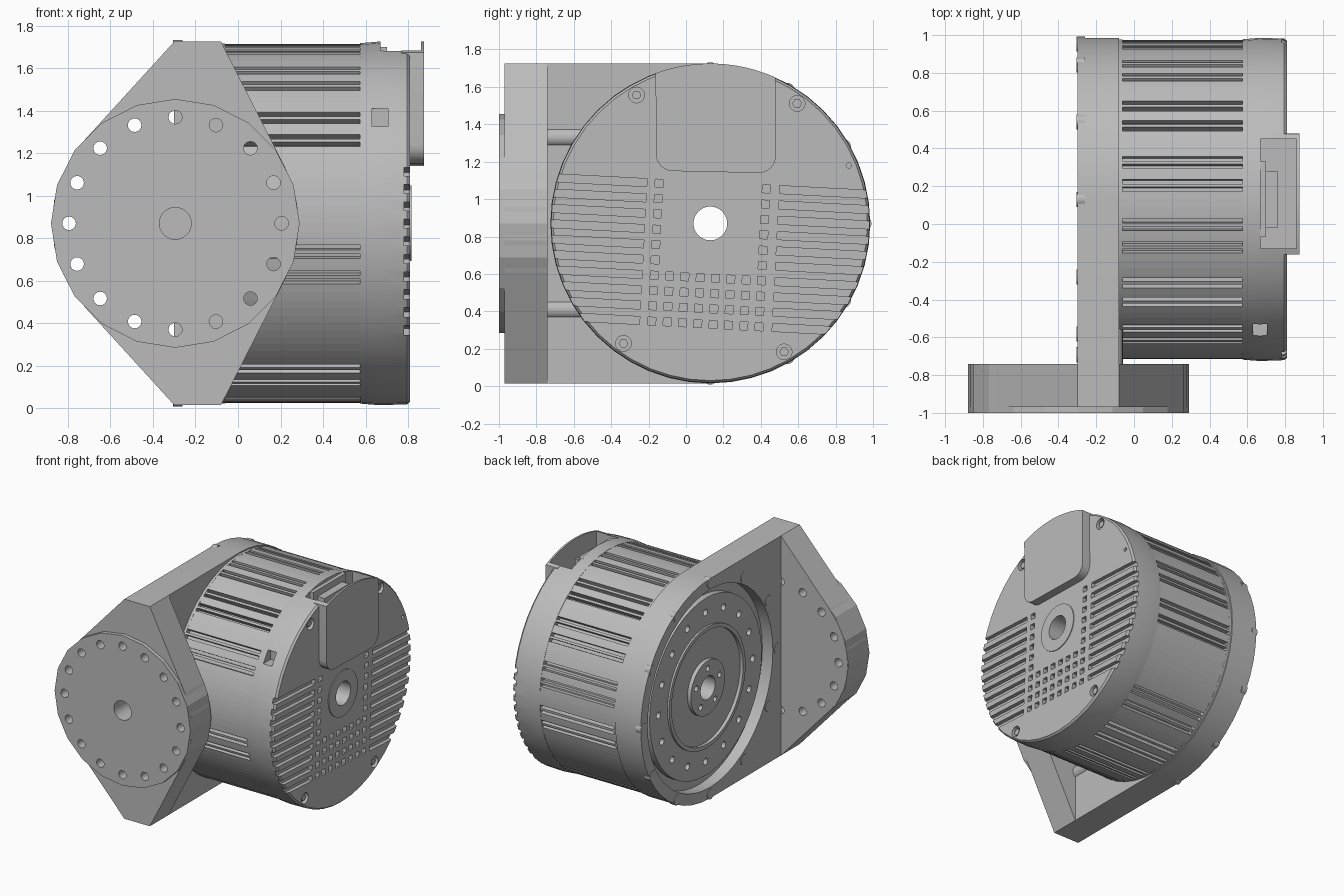
import bpy, bmesh, math
from mathutils import Vector, Matrix

if "Cube" in bpy.data.objects:
    bpy.data.objects.remove(bpy.data.objects["Cube"], do_unlink=True)

grey = bpy.data.materials.new("machined grey")
grey.use_nodes = True
COLOUR = (0.5, 0.5, 0.5, 1)
grey.diffuse_color = COLOUR
grey.node_tree.nodes["Principled BSDF"].inputs["Base Color"].default_value = COLOUR

CY, CZ, R = 0.13, 0.87, 0.855      # motor axis and radius
FX = -0.295                        # centre of the front disc
TILT = Matrix.Rotation(math.radians(-3), 4, 'X')


def finish(name, bm):
    bmesh.ops.recalc_face_normals(bm, faces=bm.faces[:])
    mesh = bpy.data.meshes.new(name)
    bm.to_mesh(mesh)
    bm.free()
    ob = bpy.data.objects.new(name, mesh)
    bpy.context.collection.objects.link(ob)
    mesh.materials.append(grey)
    return ob


def add_prism(bm, pts, axis, a, b):
    """Extrude a polygon of (y, z) points along x, or (x, z) points along y."""
    def at(p, d):
        return (d, p[0], p[1]) if axis == 'X' else (p[0], d, p[1])
    lo = [bm.verts.new(at(p, a)) for p in pts]
    hi = [bm.verts.new(at(p, b)) for p in pts]
    bm.faces.new(lo)
    bm.faces.new(hi)
    for i in range(len(pts)):
        j = (i + 1) % len(pts)
        bm.faces.new((lo[i], lo[j], hi[j], hi[i]))


def arc(c, r, a0, a1, n):
    steps = [math.radians(a0 + (a1 - a0) * i / n) for i in range(n + 1)]
    return [(c[0] + r * math.cos(t), c[1] + r * math.sin(t)) for t in steps]


def circle(c, r, n):
    return arc(c, r, 0, 360, n)[:-1]


def prisms(name, shapes, axis):
    bm = bmesh.new()
    for pts, a, b in shapes:
        add_prism(bm, pts, axis, a, b)
    return finish(name, bm)


def lathe(name, profile, n=48):
    """Spin a closed (x, radius) profile about the motor axis."""
    bm = bmesh.new()
    rings = []
    for i in range(n):
        t = math.tau * i / n
        rings.append([bm.verts.new((x, CY + r * math.cos(t), CZ + r * math.sin(t)))
                      for x, r in profile])
    m = len(profile)
    for i in range(n):
        p, q = rings[i], rings[(i + 1) % n]
        for k in range(m):
            j = (k + 1) % m
            bm.faces.new((p[k], p[j], q[j], q[k]))
    return finish(name, bm)


def cut(ob, cutter):
    mod = ob.modifiers.new("cut", 'BOOLEAN')
    mod.operation = 'DIFFERENCE'
    mod.solver = 'EXACT'
    mod.object = cutter
    bpy.context.view_layer.objects.active = ob
    bpy.ops.object.modifier_apply(modifier=mod.name)
    bpy.data.objects.remove(cutter, do_unlink=True)


def smooth(*obs):
    for ob in obs:
        bpy.ops.object.select_all(action='DESELECT')
        ob.select_set(True)
        bpy.context.view_layer.objects.active = ob
        bpy.ops.object.shade_smooth_by_angle(angle=math.radians(25))


def rect(y, z, hy, hz):
    return [(y - hy, z - hz), (y + hy, z - hz), (y + hy, z + hz), (y - hy, z + hz)]


def polar(r, deg, c=(CY, CZ)):
    t = math.radians(deg)
    return c[0] + r * math.cos(t), c[1] + r * math.sin(t)


def tilted(pts):
    """Motor-face coordinates to world (y, z), with the slight roll of the motor."""
    out = [TILT @ Vector((0, y, z)) for y, z in pts]
    return [(CY + v.y, CZ + v.z) for v in out]


# Front mounting plate: disc hull running up and down to the bracket ends
centre = (FX, CZ)
TOP, BOTTOM = CZ + R, CZ - R
hull = ([(-0.08, BOTTOM)] + arc(centre, 0.58, -27, 27, 6) + [(-0.08, TOP), (-0.3, TOP)]
        + arc(centre, 0.58, 137, 223, 8) + [(-0.3, BOTTOM)])
plate = prisms("front_plate", [(hull, -0.97, -0.74)], 'Y')
disc = prisms("front_disc", [(circle(centre, 0.585, 20), -1.0, -0.742)], 'Y')
for part in (plate, disc):
    holes = [(circle(polar(0.5, 22.5 * i, centre), 0.032, 16), -1.1, -0.7) for i in range(16)]
    holes.append((circle(centre, 0.075, 24), -1.1, -0.8))
    cut(part, prisms("hole_cutter", holes, 'Y'))

# Side bracket with the round motor opening
web = prisms("side_bracket", [([(-0.745, BOTTOM)] + arc((CY, CZ), R, -90, 90, 24)
                               + [(-0.745, TOP)], -0.3, -0.08)], 'X')
cut(web, prisms("opening_cutter", [(circle((CY, CZ), 0.77, 48), -0.5, 0.1)], 'X'))

# Screw bosses between plate and motor, and rim screws
bosses = prisms("screw_bosses", [(circle((-0.11, CZ + s * 0.46), 0.052, 16), -0.745, -0.55)
                                 for s in (-1, 1)], 'Y')
rim = prisms("rim_screws", [(circle(polar(0.822, 30 * i), 0.04, 16), -0.305, -0.26)
                            for i in range(12)], 'X')

# Output face: stepped rings with a central bore and bolt circles
core = lathe("output_face", [
    (-0.28, 0.09), (-0.28, 0.21), (-0.25, 0.21), (-0.25, 0.44), (-0.275, 0.44),
    (-0.275, 0.47), (-0.26, 0.47), (-0.26, 0.69), (-0.21, 0.69), (-0.21, 0.79),
    (-0.07, 0.79), (-0.07, 0.09)])
face_holes = [(circle(polar(0.58, 22.5 * i), 0.026, 12), -0.4, -0.18) for i in range(16)]
face_holes += [(circle(polar(0.15, 72 * i + 18), 0.022, 12), -0.4, -0.2) for i in range(5)]
cut(core, prisms("face_hole_cutter", face_holes, 'X'))

# Finned motor body: groups of four grooves around the axis, with some gaps
outline = []
for g in range(16):
    mid = 11.25 + 22.5 * g                       # clockwise from the top
    plain = g in (5, 10, 12)
    for k in range(8):
        a = 90 - (mid - 11.25 + 2.8 * k)
        outline.append(polar(0.845, a))
        if not plain and 1 <= k <= 6 and k != 3 and k != 6:
            outline += [polar(0.805, a - 0.05), polar(0.805, a - 1.55), polar(0.845, a - 1.6)]
body = prisms("finned_body", [(outline, -0.07, 0.58)], 'X')
cut(body, prisms("bore_cutter", [(circle((CY, CZ), 0.09, 48), -0.5, 1)], 'X'))
collar = lathe("body_collar", [(-0.082, 0.5), (-0.082, 0.847), (-0.06, 0.847), (-0.06, 0.5)])

# Rear cover with cooling slots, square pits, screw recesses and a connector notch
cover = lathe("rear_cover", [(0.575, 0.09), (0.575, 0.848), (0.66, R), (0.795, 0.852),
                             (0.81, 0.84), (0.81, 0.09)])
PITCH = 0.082
slots = []
for row in range(10):
    z = 0.2 - PITCH * row
    for y in (-0.65, 0.66):
        slots.append((tilted(rect(y, z, 0.3, 0.021)), 0.78, 0.9))
    for col in range(8):
        if row > 5 or col in (0, 7):
            slots.append((tilted(rect(-0.285 + PITCH * col, z, 0.021, 0.021)), 0.78, 0.9))
screws = [tilted([(y, z)])[0] for y in (-0.43, 0.43) for z in (-0.665, 0.665)]
slots += [(circle(p, 0.042, 20), 0.77, 0.9) for p in screws]
slots.append((circle((0.87, 1.18), 0.014, 12), 0.77, 0.9))
cut(cover, prisms("slot_cutter", slots, 'X'))
cut(cover, prisms("notch_cutter", [(rect(0.16, 1.6, 0.29, 0.3), 0.67, 0.9)], 'X'))
cut(cover, prisms("side_pit_cutter", [([(0.63, 1.325), (0.705, 1.325), (0.705, 1.41),
                                       (0.63, 1.41)], -0.62, -0.5)], 'Y'))
heads = prisms("cover_screws", [(circle(p, 0.026, 6), 0.76, 0.8) for p in screws], 'X')
boss = lathe("bore_ring", [(0.8, 0.09), (0.8, 0.178), (0.816, 0.178), (0.816, 0.09)])

# Connector hood: rounded shield, open at the top
HL, HR, HB, HC = -0.16, 0.48, 1.14, 0.09
hood_outline = (arc((HL + HC, HB + HC + 0.01), HC, 180, 270, 6)
                + arc((HR - HC, HB + HC), HC, 270, 360, 6)
                + arc((CY, CZ), R, 66, 110, 12))
hood = prisms("connector_hood", [(hood_outline, 0.77, 0.875)], 'X')
cut(hood, prisms("hood_cutter", [(rect(0.16, 1.6, 0.29, 0.3), 0.6, 0.86)], 'X'))
cable = prisms("connector", [(rect(0.13, 1.5, 0.15, 0.15), 0.66, 0.76),
                             (rect(0.13, 1.6, 0.2, 0.1), 0.65, 0.7)], 'X')

smooth(bosses, rim, core, collar, cover, boss, hood, web)
